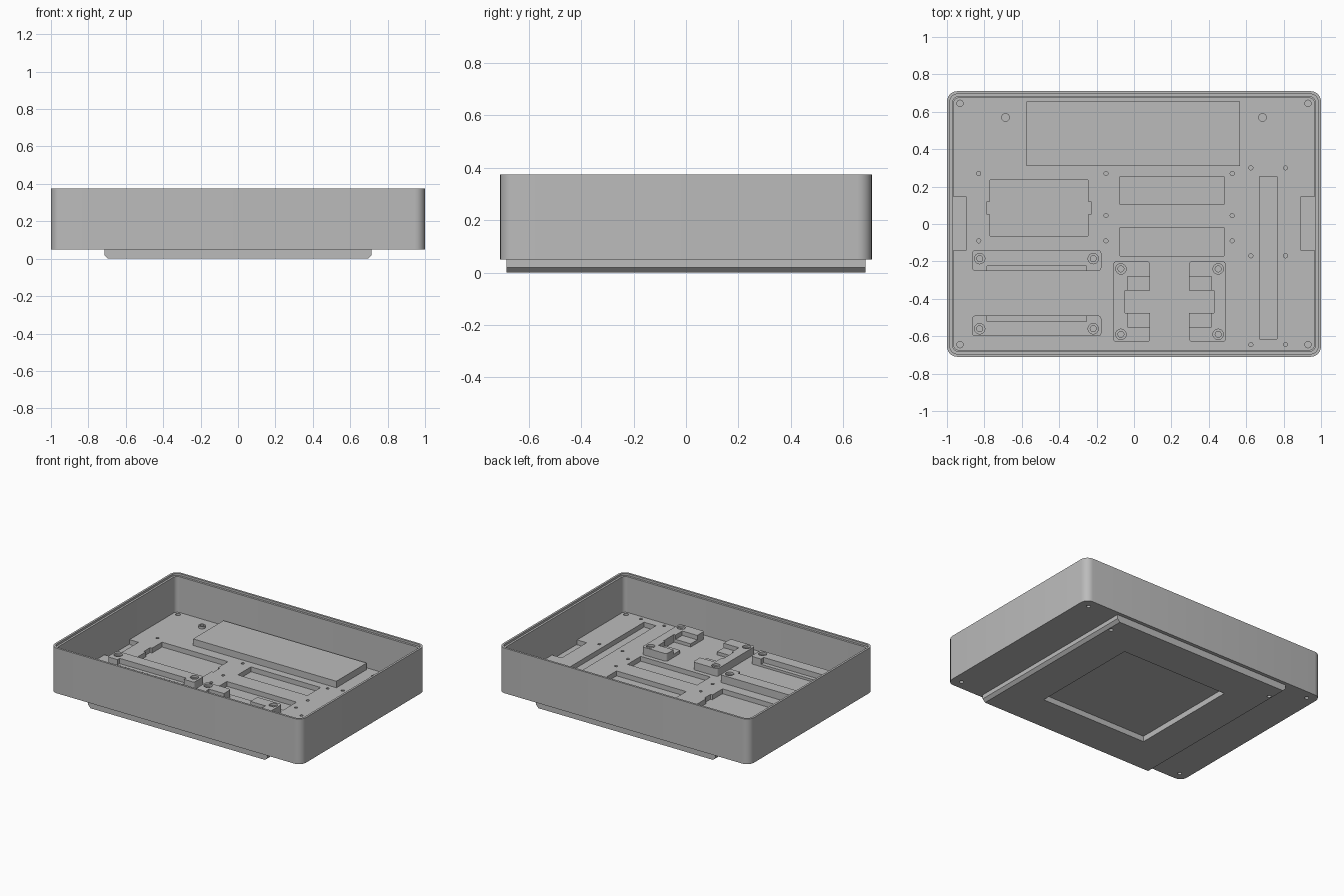
import bpy, bmesh, math

cube = bpy.data.objects.get("Cube")
if cube:
    bpy.data.objects.remove(cube)

grey = bpy.data.materials.new("plain grey")
grey.use_nodes = True
grey.diffuse_color = (0.5, 0.5, 0.5, 1)
grey.node_tree.nodes["Principled BSDF"].inputs["Base Color"].default_value = (0.5, 0.5, 0.5, 1)


def rect(x0, x1, y0, y1, r=0, steps=6):
    """Outline of a rectangle, with rounded corners if r is set."""
    if not r:
        return [(x0, y0), (x1, y0), (x1, y1), (x0, y1)]
    pts = []
    centres = [(x1 - r, y1 - r), (x0 + r, y1 - r), (x0 + r, y0 + r), (x1 - r, y0 + r)]
    for k, (cx, cy) in enumerate(centres):
        for i in range(steps + 1):
            a = math.pi / 2 * (k + i / steps)
            pts.append((cx + r * math.cos(a), cy + r * math.sin(a)))
    return pts


def disc(x, y, r, n=16):
    return [(x + r * math.cos(math.tau * i / n), y + r * math.sin(math.tau * i / n)) for i in range(n)]


def build(name, prisms):
    """One object from a list of (outline, bottom, top) prisms."""
    bm = bmesh.new()
    for pts, z0, z1 in prisms:
        low = bm.faces.new([bm.verts.new((x, y, z0)) for x, y in pts])
        up = bmesh.ops.extrude_face_region(bm, geom=[low])["geom"]
        verts = [v for v in up if isinstance(v, bmesh.types.BMVert)]
        bmesh.ops.translate(bm, verts=verts, vec=(0, 0, z1 - z0))
    bmesh.ops.recalc_face_normals(bm, faces=bm.faces)
    mesh = bpy.data.meshes.new(name)
    bm.to_mesh(mesh)
    bm.free()
    mesh.materials.append(grey)
    obj = bpy.data.objects.new(name, mesh)
    bpy.context.collection.objects.link(obj)
    return obj


def cut(obj, prisms):
    """Subtract prisms from an object and bake the result."""
    cutter = build("cutter", prisms)
    mod = obj.modifiers.new("cut", "BOOLEAN")
    mod.operation, mod.solver, mod.use_self, mod.object = "DIFFERENCE", "EXACT", True, cutter
    bpy.context.view_layer.update()
    baked = bpy.data.meshes.new_from_object(obj.evaluated_get(bpy.context.evaluated_depsgraph_get()))
    obj.modifiers.clear()
    obj.data = baked
    bpy.data.objects.remove(cutter)


def smooth(obj):
    bpy.ops.object.select_all(action="DESELECT")
    obj.select_set(True)
    bpy.context.view_layer.objects.active = obj
    bpy.ops.object.shade_smooth_by_angle(angle=math.radians(30))


RIM, SHELL_Z, FLOOR, DECK, BLOCK = 0.375, 0.05, 0.07, 0.105, 0.16
corners = [(x, y) for x in (-0.93, 0.93) for y in (-0.645, 0.645)]
pegs = [(-0.687, 0.57), (0.687, 0.57)]

# Open tray with a stepped rim and corner screw holes
shell = build("tray_shell", [(rect(-1, 1, -0.71, 0.71, 0.055), SHELL_Z, RIM)])
cut(shell, [(rect(-0.97, 0.97, -0.68, 0.68, 0.03), FLOOR, RIM - 0.01)])
cut(shell, [(rect(-0.985, 0.985, -0.695, 0.695, 0.042), RIM - 0.015, RIM + 0.1)])
cut(shell, [(disc(x, y, 0.014), 0, 0.065) for x, y in corners])

# Foot block: chamfered side edges, square pocket and screw holes below
foot = build("foot_block", [(rect(-0.715, 0.715, -0.685, 0.685), 0, SHELL_Z)])
bm = bmesh.new()
bm.from_mesh(foot.data)
sides = [e for e in bm.edges if all(v.co.z < 0.01 for v in e.verts)
         and e.verts[0].co.x * e.verts[1].co.x > 0]
bmesh.ops.bevel(bm, geom=sides, offset=0.02, segments=1, affect="EDGES")
bm.to_mesh(foot.data)
bm.free()
cut(foot, [(rect(-0.425, 0.425, -0.41, 0.41), -0.1, 0.04)]
    + [(disc(x * 0.98, y, 0.014), -0.1, 0.03) for x, y in pegs])

# Inner deck plate with windows, side notches and drilled holes
deck = build("deck_plate", [(rect(-0.966, 0.966, -0.676, 0.676, 0.03), FLOOR, DECK)])
windows = [
    (-0.77, -0.245, -0.065, 0.235), (-0.785, -0.23, 0.05, 0.12),
    (-0.075, 0.48, 0.105, 0.255), (-0.075, 0.48, -0.17, -0.02),
    (0.67, 0.765, -0.615, 0.255),
    (-1.1, -0.895, -0.14, 0.145), (0.89, 1.1, -0.14, 0.145),
]
holes = [(x, y) for x in (-0.15, 0.525) for y in (-0.09, 0.045, 0.27)]
holes += [(x, y) for x in (0.625, 0.81) for y in (-0.645, -0.17, 0.3)]
holes += [(-0.83, 0.27), (-0.83, -0.09)]
cut(deck, [(rect(*w), 0, 0.3) for w in windows]
    + [(disc(x, y, 0.011, 12), 0, 0.3) for x, y in holes]
    + [(disc(x, y, 0.017), 0.08, 0.3) for x, y in corners])

# Raised rectangular block at the back
build("rear_block", [(rect(-0.575, 0.567, 0.31, 0.655), DECK - 0.01, 0.152)])

# Pegs beside the rear block
for i, (x, y) in enumerate(pegs):
    peg = build(f"peg_{i + 1}", [(disc(x, y, 0.023), DECK - 0.01, 0.122)])
    cut(peg, [(disc(x, y, 0.015), 0.114, 0.3)])
    smooth(peg)


def bolt_holes(points):
    return [p for x, y in points for p in
            ((disc(x, y, 0.028), BLOCK - 0.015, 0.3), (disc(x, y, 0.016), DECK + 0.01, 0.3))]


# Two long rails with facing ledges
for name, y0, y1, ledge, by in (("rear_rail", -0.25, -0.14, (-0.3, -0.225), -0.185),
                                ("front_rail", -0.6, -0.49, (-0.52, -0.44), -0.56)):
    rail = build(name, [(rect(-0.865, -0.175, y0, y1, 0.015), DECK - 0.01, BLOCK)])
    cut(rail, [(rect(-0.785, -0.255, *ledge), 0.122, 0.3)])
    cut(rail, bolt_holes([(-0.825, by), (-0.218, by)]))
    smooth(rail)

# Two mirrored clamps with stepped ledges and an open middle slot
MID = 0.19
for name, s in (("right_clamp", -1), ("left_clamp", 1)):
    def span(inner, outer):
        return sorted((MID + s * inner, MID + s * outer))

    clamp = build(name, [(rect(*span(0.105, 0.3), -0.63, -0.2, 0.015), DECK - 0.01, BLOCK)])
    cut(clamp, [(rect(*span(0, 0.225), -0.55, -0.28), 0.128, 0.3)])
    cut(clamp, [(rect(*span(0, 0.238), -0.475, -0.355), 0, 0.3)])
    cut(clamp, bolt_holes([(MID + s * 0.26, y) for y in (-0.24, -0.59)]))
    smooth(clamp)

for part in (shell, deck):
    smooth(part)
